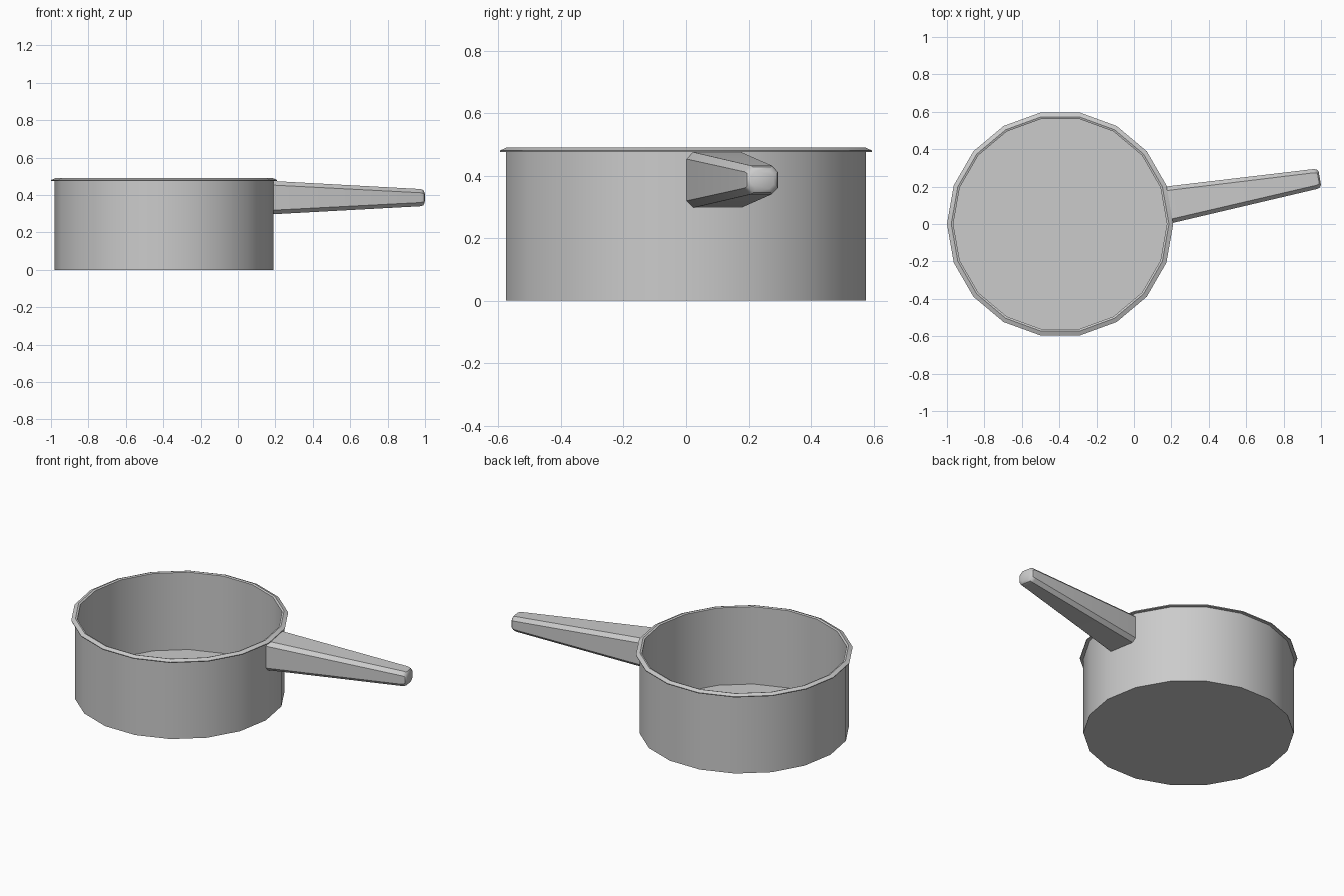
import bpy
from math import cos, sin, pi, radians

if "Cube" in bpy.data.objects:
    bpy.data.objects.remove(bpy.data.objects["Cube"])

SIDES = 18
CENTRE_X = -0.395


def loft(name, rings, angle):
    """Skin a list of equal-length vertex rings and cap both ends."""
    n = len(rings[0])
    verts = [v for ring in rings for v in ring]
    faces = [(k * n + i, k * n + (i + 1) % n, (k + 1) * n + (i + 1) % n, (k + 1) * n + i)
             for k in range(len(rings) - 1) for i in range(n)]
    faces.append(tuple(reversed(range(n))))
    faces.append(tuple(range(len(verts) - n, len(verts))))
    mesh = bpy.data.meshes.new(name)
    mesh.from_pydata(verts, [], faces)
    obj = bpy.data.objects.new(name, mesh)
    bpy.context.collection.objects.link(obj)
    bpy.ops.object.select_all(action='DESELECT')
    obj.select_set(True)
    bpy.context.view_layer.objects.active = obj
    bpy.ops.object.shade_smooth_by_angle(angle=radians(angle))
    return obj


def circle(r, z):
    return [(r * cos(2 * pi * i / SIDES), r * sin(2 * pi * i / SIDES), z) for i in range(SIDES)]


def chamfered_rect(d, w, h, c, z):
    """Octagonal section across the handle at distance d from the pot axis."""
    w, h = w / 2, h / 2
    pts = [(w, -h + c), (w, h - c), (w - c, h), (-w + c, h),
           (-w, h - c), (-w, -h + c), (-w + c, -h), (w - c, -h)]
    return [(d, y, z + dz) for y, dz in pts]


# Pot: base, outer wall, flared lip, inner wall, floor
profile = [(0.585, 0), (0.585, 0.475), (0.604, 0.475), (0.605, 0.480),
           (0.582, 0.490), (0.571, 0.486), (0.571, 0.012)]
pot = loft("pot", [circle(r, z) for r, z in profile], 30)
pot.location.x = CENTRE_X

# Handle: tapers away from the wall facet centred at 10 degrees
sections = [(0.574, 0.200, 0.178, 0.022, 0.386),
            (1.385, 0.108, 0.092, 0.020, 0.386),
            (1.402, 0.098, 0.082, 0.020, 0.386),
            (1.410, 0.072, 0.056, 0.014, 0.386)]
handle = loft("handle", [chamfered_rect(*s) for s in sections], 40)
handle.location.x = CENTRE_X
handle.rotation_euler.z = radians(10)
